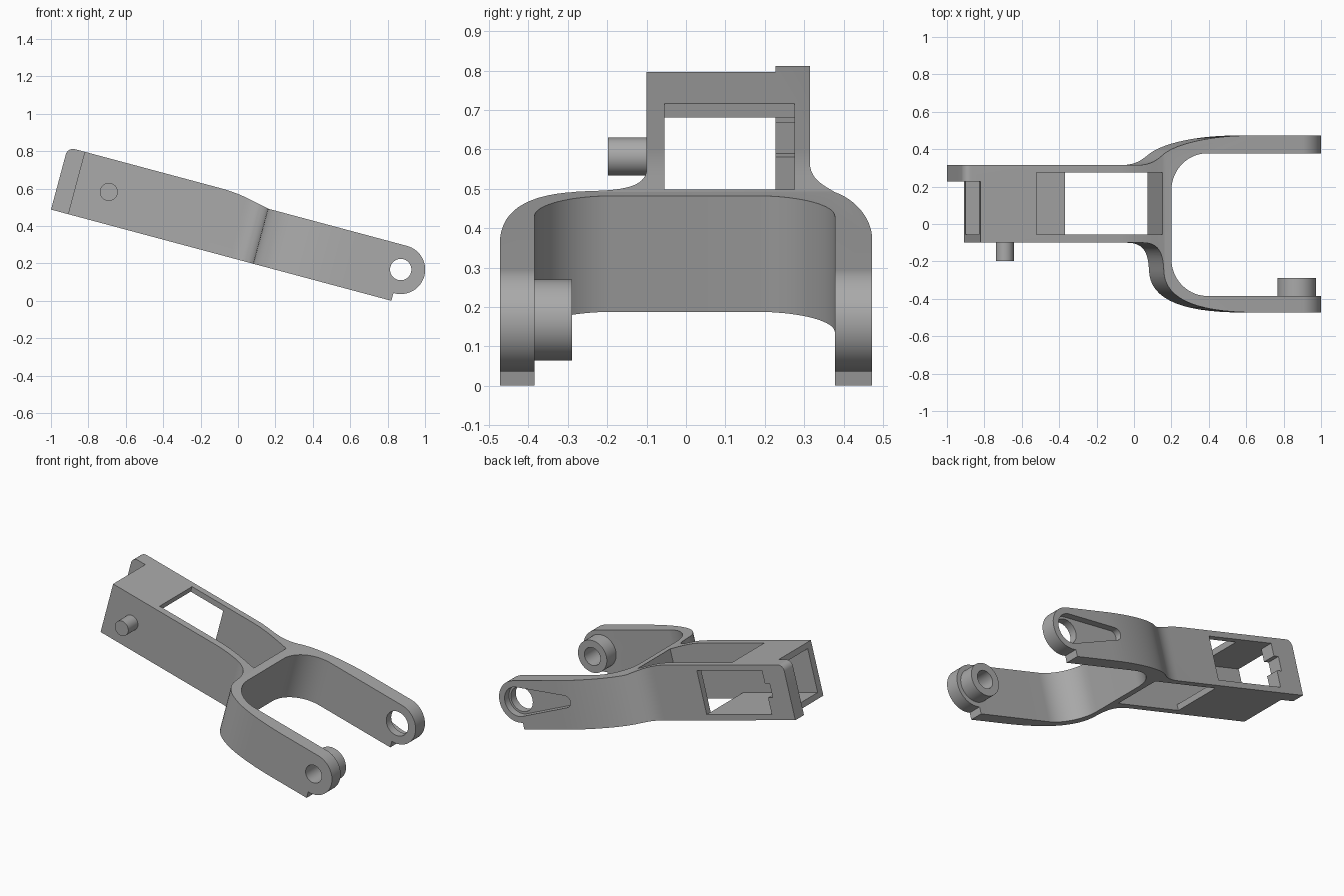
import bpy, bmesh, math
from math import cos, sin, pi
from mathutils import Matrix, Vector
from mathutils.geometry import interpolate_bezier

if "Cube" in bpy.data.objects:
    bpy.data.objects.remove(bpy.data.objects["Cube"])

grey = bpy.data.materials.new("plain_grey")
grey.use_nodes = True
colour = (0.4, 0.4, 0.4, 1)
grey.diffuse_color = colour
grey.node_tree.nodes["Principled BSDF"].inputs["Base Color"].default_value = colour


def prism(name, pts, lo, hi, side=False):
    """Extrude an outline: plan (length, width) upward, or side (length, height) across."""
    bm = bmesh.new()
    place = (lambda p, h: (p[0], h, p[1])) if side else (lambda p, h: (p[0], p[1], h))
    a = [bm.verts.new(place(p, lo)) for p in pts]
    b = [bm.verts.new(place(p, hi)) for p in pts]
    bm.faces.new(a)
    bm.faces.new(b[::-1])
    for i in range(len(pts)):
        j = (i + 1) % len(pts)
        bm.faces.new((a[j], a[i], b[i], b[j]))
    bmesh.ops.recalc_face_normals(bm, faces=bm.faces)
    mesh = bpy.data.meshes.new(name)
    bm.to_mesh(mesh)
    bm.free()
    mesh.materials.append(grey)
    ob = bpy.data.objects.new(name, mesh)
    bpy.context.scene.collection.objects.link(ob)
    return ob


def block(u0, u1, y0, y1, w0, w1):
    return prism("cutter", [(u0, y0), (u1, y0), (u1, y1), (u0, y1)], w0, w1)


def arc(c, r, start, end, n=24):
    return [(c[0] + r * cos(start + (end - start) * i / n),
             c[1] + r * sin(start + (end - start) * i / n)) for i in range(n + 1)]


def circle(c, r, n=48):
    return arc(c, r, 0, 2 * pi, n)[:-1]


def bezier(*p, n=16):
    a, h1, h2, b = [Vector((*q, 0)) for q in p]
    return [tuple(v[:2]) for v in interpolate_bezier(a, h1, h2, b, n)]


def boolean(ob, cutter, operation="DIFFERENCE"):
    cutter.hide_render = True
    mod = ob.modifiers.new("cut", "BOOLEAN")
    mod.operation = operation
    mod.solver = "EXACT"
    mod.object = cutter
    graph = bpy.context.evaluated_depsgraph_get()
    mesh = bpy.data.meshes.new_from_object(ob.evaluated_get(graph))
    ob.modifiers.clear()
    ob.data = mesh
    bpy.data.objects.remove(cutter)


# Main dimensions, along the untilted arm
BACK, TAB, TIP = -1.0, -1.094, 0.95
Y0, Y1 = -0.1, 0.315
IN0, IN1, TAB_IN = -0.055, 0.275, 0.227
FLOOR, CEIL = 0.256, 0.529
OUT, ARM0, ARM1 = 0.473, -0.385, 0.378
WEB_IN, WEB_OUT, R = 0.015, 0.066, 0.2
EYE = (0.795, 0.394)
EYE_R = 0.131

# Plan outline: narrow box flowing into a two-armed fork
plan = [(BACK, Y0)]
plan += bezier((-0.1, Y0), (0, Y0), (0.02, -0.16), (0.024, -0.25))
plan += bezier((0.024, -0.25), (0.03, -0.4), (0.2, -OUT), (0.54, -OUT))[1:]
plan += [(TIP, -OUT), (TIP, ARM0)]
plan += arc((WEB_OUT + R, ARM0 + R), R, 1.5 * pi, pi)
plan += arc((WEB_OUT + R, ARM1 - R), R, pi, 0.5 * pi)
plan += [(TIP, ARM1), (TIP, OUT)]
plan += bezier((0.5, OUT), (0.3, OUT), (0.12, 0.435), (0.04, 0.385))
plan += bezier((0.04, 0.385), (0, 0.36), (-0.03, Y1), (-0.13, Y1))[1:]
plan += [(TAB, Y1), (TAB, TAB_IN), (BACK, TAB_IN)]

# Side outline: stepped round eye at the tip, sloping shoulder, rounded tail
BOTTOM, ARM_TOP, BOX_TOP = 0.22, 0.525, 0.565
side = [(TAB, BOTTOM), (0.79, BOTTOM), (0.79, EYE[1] - EYE_R)]
side += arc(EYE, EYE_R, -0.5 * pi, 0.5 * pi, 32)
side += bezier((0.03, ARM_TOP), (-0.06, 0.542), (-0.13, BOX_TOP), (-0.25, BOX_TOP))
side += arc((TAB + 0.04, BOX_TOP - 0.04), 0.04, 0.5 * pi, pi, 8)

body = prism("fork_arm_body", plan, 0.1, 0.7)
boolean(body, prism("cutter", side, -0.6, 0.6, True), "INTERSECT")

# Hollow box, top and bottom openings, side window with a notch
for size in [
    (-1.2, WEB_IN, IN0, TAB_IN, FLOOR, CEIL),
    (-0.93, WEB_IN, IN0, IN1, FLOOR, CEIL),
    (-0.69, WEB_IN, IN0, IN1, 0.4, 0.7),
    (-0.45, WEB_IN, IN0, IN1, 0.1, 0.3),
    (-0.93, -0.45, 0.1, 0.4, FLOOR, CEIL),
    (-0.965, -0.9, 0.2, 0.4, 0.36, 0.45),
]:
    boolean(body, block(*size))

# Eye holes, and the tapered recess on the outside of the back arm
boolean(body, prism("cutter", circle(EYE, 0.057), -0.6, -0.2, True))
boolean(body, prism("cutter", circle(EYE, 0.078), 0.2, 0.6, True))
big, small, reach = 0.092, 0.038, 0.35
tilt = math.acos((big - small) / reach)
slot = arc(EYE, big, tilt - pi, pi - tilt, 32)
slot += arc((EYE[0] - reach, EYE[1]), small, pi - tilt, pi + tilt, 12)
boolean(body, prism("cutter", slot, OUT - 0.045, 0.6, True))

# Collar inside the front arm, and the pin on the box wall
collar = prism("eye_collar", circle(EYE, 0.103), ARM0 - 0.01, -0.29, True)
boolean(collar, prism("cutter", circle(EYE, 0.057), -0.6, -0.2, True))
pin = prism("side_pin", circle((-0.82, 0.391), 0.048), -0.198, Y0 + 0.01, True)

# Tilt everything into its standing pose and smooth the curves
pose = Matrix.Translation((0, 0, -0.008)) @ Matrix.Rotation(math.radians(15), 4, "Y")
bpy.ops.object.select_all(action="DESELECT")
for ob in (body, collar, pin):
    ob.data.transform(pose)
    ob.select_set(True)
bpy.context.view_layer.objects.active = body
bpy.ops.object.shade_smooth_by_angle(angle=math.radians(30))
